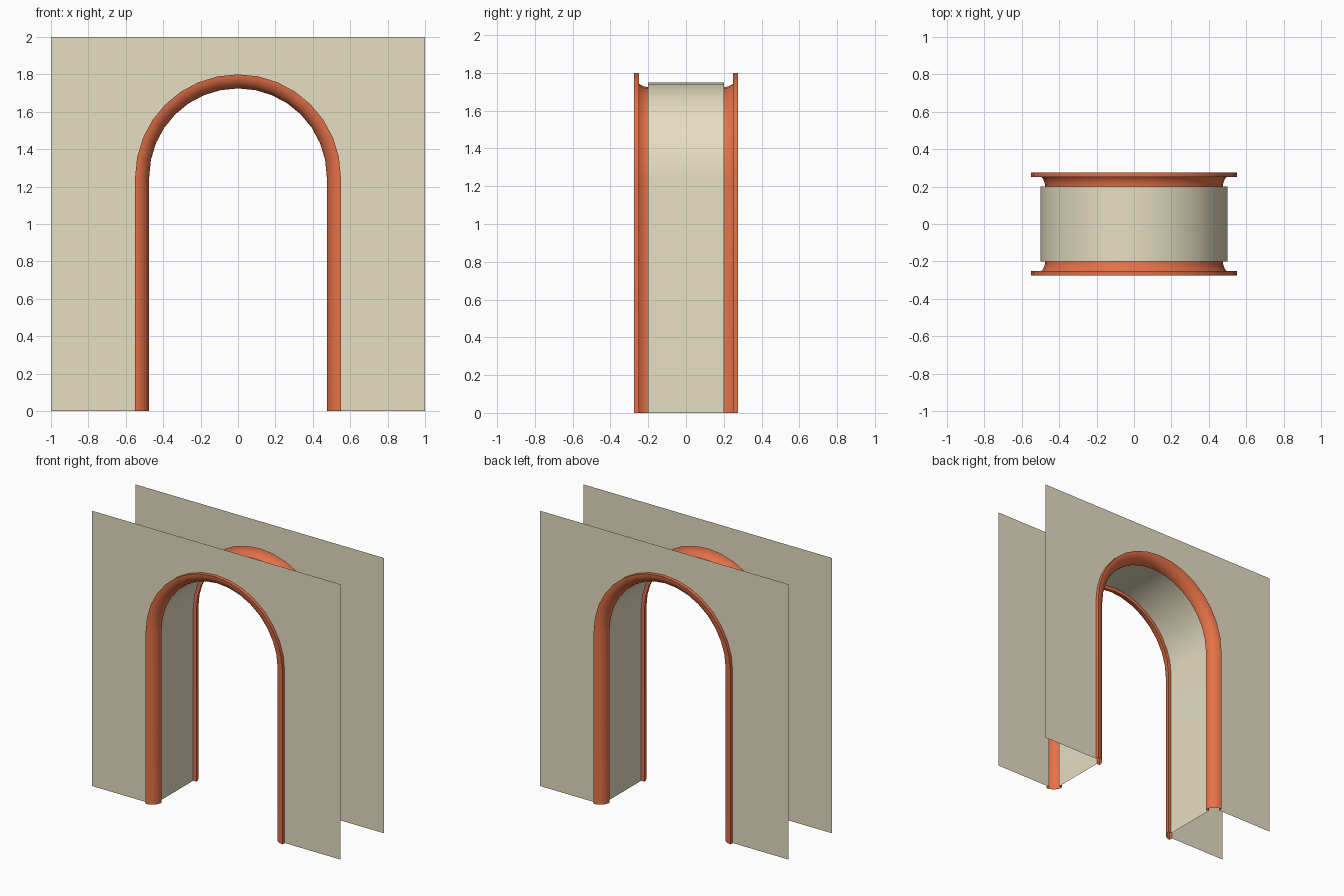
import bpy, bmesh, math

if "Cube" in bpy.data.objects:
    bpy.data.objects.remove(bpy.data.objects["Cube"])

SPRING = 1.25   # height where the arch starts
SEG = 16        # segments in the half circle


def material(name, rgb):
    m = bpy.data.materials.new(name)
    m.diffuse_color = (*rgb, 1)
    m.use_nodes = True
    m.node_tree.nodes["Principled BSDF"].inputs["Base Color"].default_value = m.diffuse_color
    return m


plaster = material("beige plaster", (0.79, 0.735, 0.54))
terracotta = material("terracotta trim", (0.78, 0.165, 0.065))


def arch_path(r):
    """Doorway outline at distance r from the arch centre, left foot to right foot."""
    pts = [(-r, 0)]
    for i in range(SEG + 1):
        a = math.pi * (1 - i / SEG)
        pts.append((r * math.cos(a), SPRING + r * math.sin(a)))
    return pts + [(r, 0)]


def make_object(name, bm, mat, mirror):
    me = bpy.data.meshes.new(name)
    bm.to_mesh(me)
    bm.free()
    me.materials.append(mat)
    ob = bpy.data.objects.new(name, me)
    bpy.context.collection.objects.link(ob)
    bpy.ops.object.select_all(action='DESELECT')
    bpy.context.view_layer.objects.active = ob
    ob.select_set(True)
    bpy.ops.object.shade_smooth_by_angle(angle=math.radians(35))
    if mirror:
        mod = ob.modifiers.new("front and back", 'MIRROR')
        mod.use_axis = (False, True, False)
        mod.use_mirror_merge = False
    return ob


def sweep(name, profile, mat, mirror=False):
    """Sweep a (radius, y) profile along the doorway outline."""
    bm = bmesh.new()
    rows = [[bm.verts.new((x, y, z)) for x, z in arch_path(r)] for r, y in profile]
    for a, b in zip(rows, rows[1:]):
        for i in range(len(a) - 1):
            bm.faces.new((a[i], b[i], b[i + 1], a[i + 1]))
    return make_object(name, bm, mat, mirror)


# wall panels: columns from the doorway outline up to the top edge
bm = bmesh.new()
outline = arch_path(0.55)[1:-1]
lower = [(-1, 0), (-0.55, 0)] + outline + [(0.55, 0), (1, 0)]
for (x0, z0), (x1, z1) in zip(lower, lower[1:]):
    if x1 - x0 > 1e-5:
        quad = [(x0, z0), (x1, z1), (x1, 2), (x0, 2)]
        bm.faces.new([bm.verts.new((x, -0.25, z)) for x, z in quad])
bmesh.ops.remove_doubles(bm, verts=bm.verts[:], dist=1e-4)
make_object("wall_panels", bm, plaster, True)

# inner lining of the passage
sweep("passage_lining", [(0.5, -0.2), (0.5, 0.2)], plaster)

# rounded corner trim with a small lip on each side
arc = [(0.55 - 0.075 * math.cos(t), -0.2 - 0.075 * math.sin(t))
       for t in (math.pi / 2 * (1 - k / 8) for k in range(9))]
sweep("arch_trim", [(0.55, -0.25)] + arc + [(0.5, -0.2)], terracotta, True)
